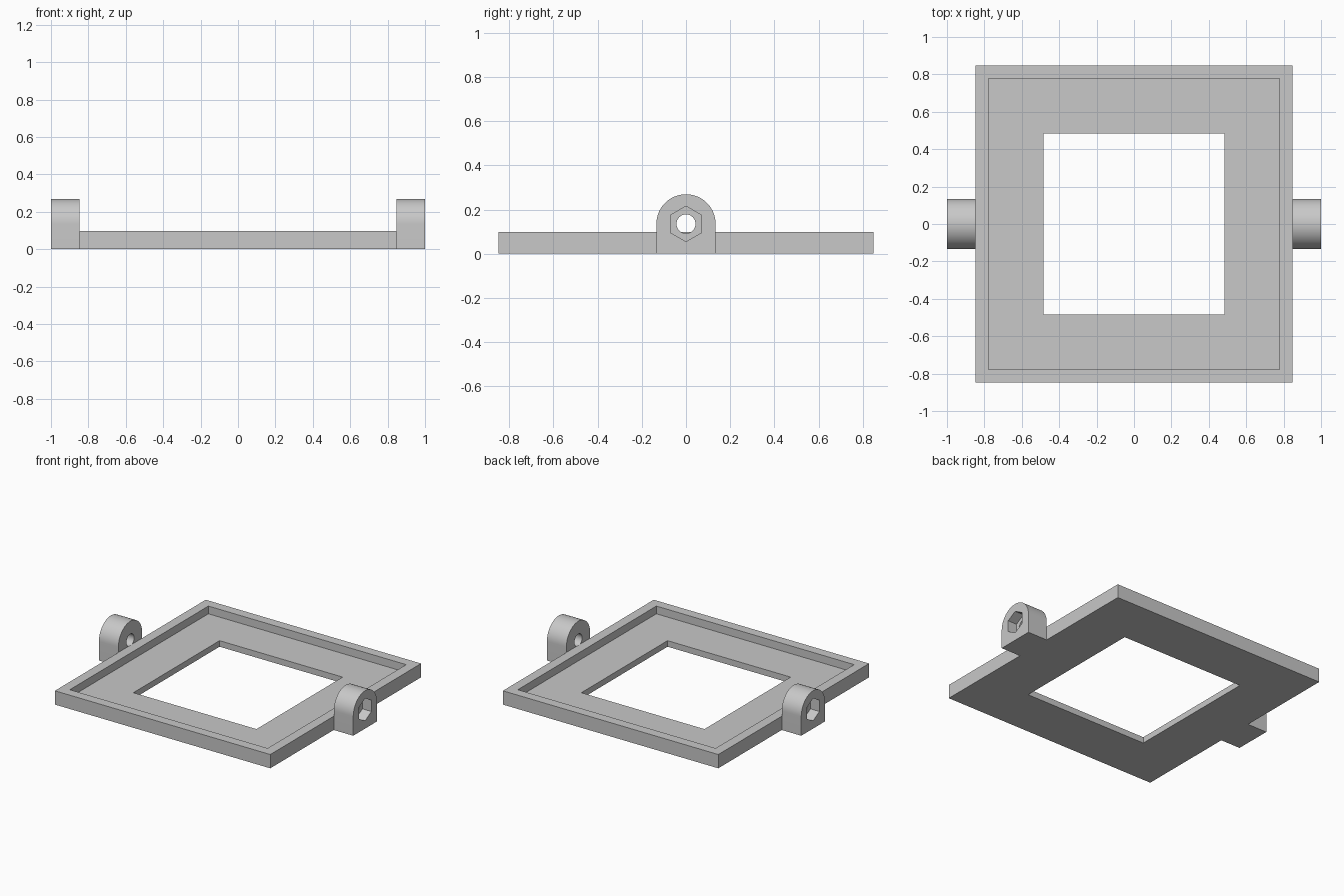
import bpy, bmesh
from math import sin, cos, pi, radians

if "Cube" in bpy.data.objects:
    bpy.data.objects.remove(bpy.data.objects["Cube"], do_unlink=True)

FRAME, RECESS, OPENING = 0.847, 0.778, 0.484   # half widths
FRAME_TOP, FLOOR = 0.098, 0.043
LUG_R, AXIS_Z = 0.134, 0.135
BORE_R, NUT_R, NUT_DEPTH = 0.043, 0.08, 0.07

grey = bpy.data.materials.new("grey plastic")
grey.use_nodes = True
colour = (0.58, 0.58, 0.58, 1)
grey.diffuse_color = colour
grey.node_tree.nodes["Principled BSDF"].inputs["Base Color"].default_value = colour


def finish(name, bm):
    bmesh.ops.recalc_face_normals(bm, faces=bm.faces)
    mesh = bpy.data.meshes.new(name)
    bm.to_mesh(mesh)
    bm.free()
    mesh.materials.append(grey)
    obj = bpy.data.objects.new(name, mesh)
    bpy.context.collection.objects.link(obj)
    return obj


def activate(obj):
    bpy.ops.object.select_all(action='DESELECT')
    obj.select_set(True)
    bpy.context.view_layer.objects.active = obj


def prism(name, profile, x0, x1):
    """Extrude a (y, z) outline along x."""
    bm = bmesh.new()
    ends = [[bm.verts.new((x, y, z)) for y, z in profile] for x in (x0, x1)]
    bm.faces.new(ends[0])
    bm.faces.new(ends[1])
    n = len(profile)
    for i in range(n):
        j = (i + 1) % n
        bm.faces.new((ends[0][i], ends[0][j], ends[1][j], ends[1][i]))
    return finish(name, bm)


def circle(radius, sides):
    return [(radius * sin(2 * pi * i / sides), AXIS_Z + radius * cos(2 * pi * i / sides))
            for i in range(sides)]


# Square frame: a stepped section swept round four corners
section = [(FRAME, 0), (FRAME, FRAME_TOP), (RECESS, FRAME_TOP),
           (RECESS, FLOOR), (OPENING, FLOOR), (OPENING, 0)]
bm = bmesh.new()
rings = [[bm.verts.new((sx * r, sy * r, z)) for sx, sy in ((1, 1), (-1, 1), (-1, -1), (1, -1))]
         for r, z in section]
for k, ring in enumerate(rings):
    following = rings[(k + 1) % len(rings)]
    for i in range(4):
        j = (i + 1) % 4
        bm.faces.new((ring[i], ring[j], following[j], following[i]))
finish("frame", bm)

# Round-topped pivot lugs, each with a bore and an outer hexagonal nut pocket
arch = [(LUG_R, 0)] + [(LUG_R * cos(pi * i / 32), AXIS_Z + LUG_R * sin(pi * i / 32))
                       for i in range(33)] + [(-LUG_R, 0)]
for side, name in ((1, "left_lug"), (-1, "right_lug")):
    lug = prism(name, arch, side * FRAME, side)
    cutters = [prism("bore_cutter", circle(BORE_R, 32), side * 0.8, side * 1.1),
               prism("nut_cutter", circle(NUT_R, 6), side * (1 - NUT_DEPTH), side * 1.1)]
    activate(lug)
    for cutter in cutters:
        cutter.hide_render = True
        mod = lug.modifiers.new("cut", 'BOOLEAN')
        mod.operation = 'DIFFERENCE'
        mod.solver = 'EXACT'
        mod.object = cutter
        bpy.ops.object.modifier_apply(modifier=mod.name)
        bpy.data.objects.remove(cutter, do_unlink=True)
    activate(lug)
    bpy.ops.object.shade_smooth_by_angle(angle=radians(30))
